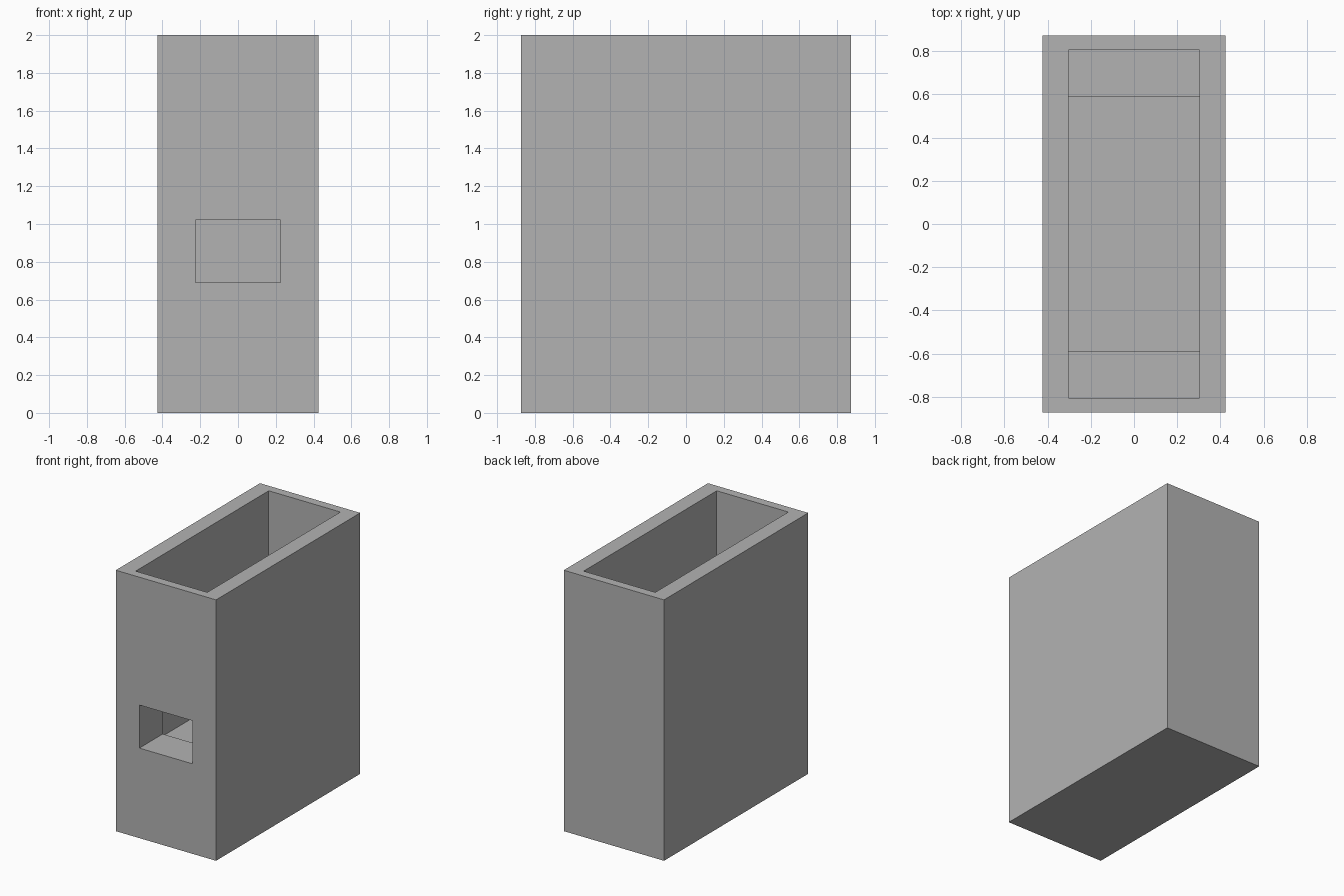
import bpy

# Remove the default cube
old = bpy.data.objects.get("Cube")
if old:
    bpy.data.objects.remove(old, do_unlink=True)

# Single flat grey
grey = bpy.data.materials.new("plain_grey")
grey.use_nodes = True
colour = (0.45, 0.45, 0.45, 1)
grey.diffuse_color = colour
grey.node_tree.nodes["Principled BSDF"].inputs["Base Color"].default_value = colour


def block(name, x, y, z):
    """Box spanning the given (low, high) ranges."""
    spans = (x, y, z)
    bpy.ops.mesh.primitive_cube_add(size=1, location=[(a + b) / 2 for a, b in spans])
    ob = bpy.context.object
    ob.name = name
    ob.scale = [b - a for a, b in spans]
    bpy.ops.object.transform_apply(location=True, rotation=False, scale=True)
    ob.data.materials.append(grey)
    return ob


def carve(body, cutter):
    """Subtract the cutter from the body and discard it."""
    cutter.hide_render = True
    mod = body.modifiers.new(cutter.name, "BOOLEAN")
    mod.operation = "DIFFERENCE"
    mod.solver = "EXACT"
    mod.object = cutter
    bpy.context.view_layer.objects.active = body
    bpy.ops.object.modifier_apply(modifier=mod.name)
    bpy.data.objects.remove(cutter, do_unlink=True)


# Solid outer case
case = block("hopper_case", (-0.425, 0.425), (-0.873, 0.873), (0, 2))

inner_x = (-0.304, 0.304)

# Wide upper chamber, open at the top, ending on a ledge at each end
carve(case, block("upper_chamber", inner_x, (-0.806, 0.806), (1.25, 2.2)))

# Narrower lower chamber down to the raised floor
carve(case, block("lower_chamber", inner_x, (-0.59, 0.59), (0.61, 1.4)))

# Outlet window through the front wall
carve(case, block("outlet_window", (-0.225, 0.225), (-1, -0.5), (0.69, 1.02)))
